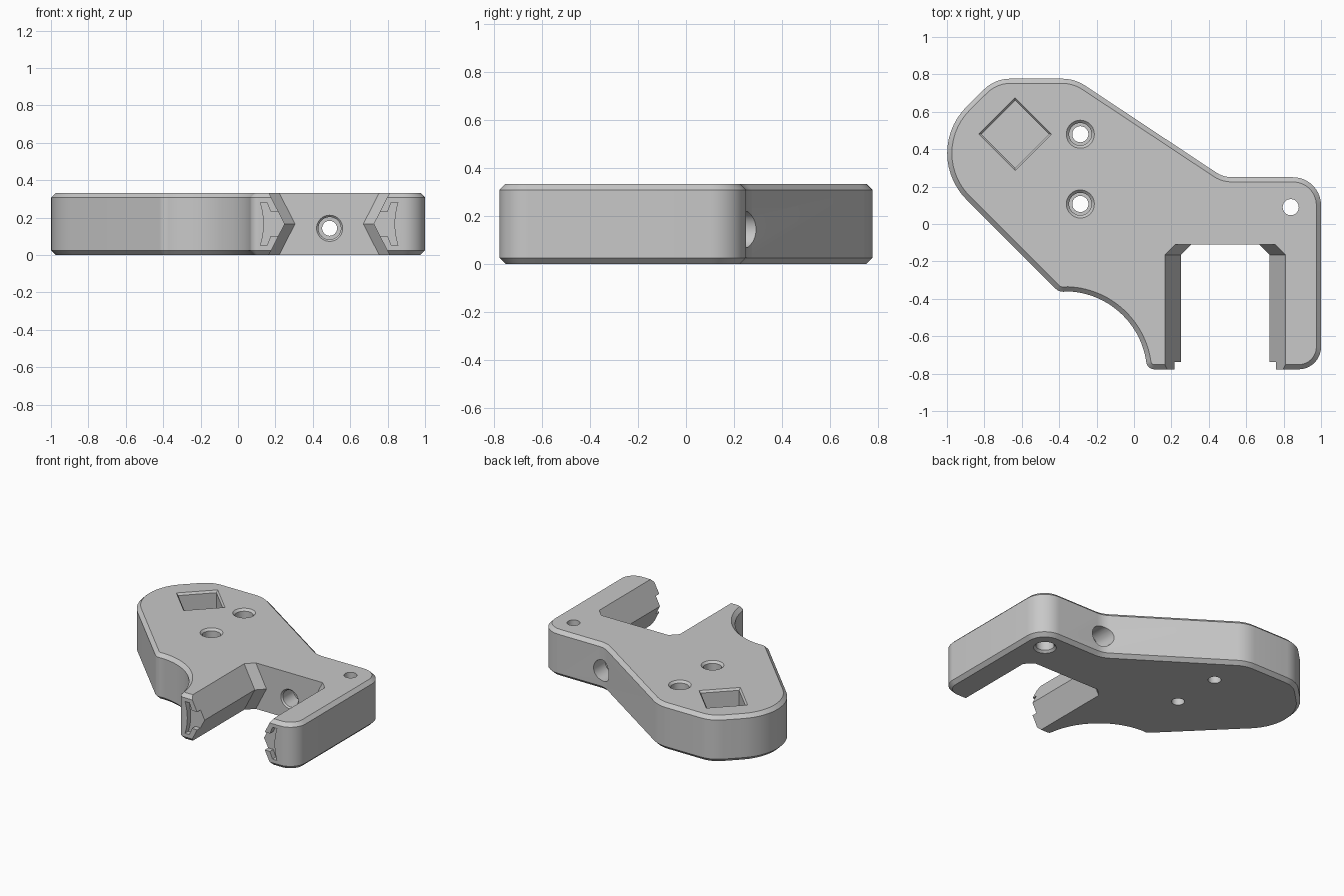
import bpy, bmesh, math
from mathutils import Vector

H = 0.333           # plate thickness
Y0 = -0.777         # front end of the arms
SLOT_X = 0.4875     # centre line of the slot

if "Cube" in bpy.data.objects:
    bpy.data.objects.remove(bpy.data.objects["Cube"], do_unlink=True)

grey = bpy.data.materials.new("plain grey")
grey.use_nodes = True
colour = (0.58, 0.58, 0.58, 1)
grey.diffuse_color = colour
grey.node_tree.nodes["Principled BSDF"].inputs["Base Color"].default_value = colour


def loft(name, sections):
    """Closed solid through equal-sized rings of points."""
    bm = bmesh.new()
    rings = [[bm.verts.new(p) for p in s] for s in sections]
    n = len(rings[0])
    for a, b in zip(rings, rings[1:]):
        for i in range(n):
            j = (i + 1) % n
            bm.faces.new((a[i], a[j], b[j], b[i]))
    bm.faces.new(rings[0])
    bm.faces.new(rings[-1])
    bmesh.ops.recalc_face_normals(bm, faces=bm.faces)
    mesh = bpy.data.meshes.new(name)
    bm.to_mesh(mesh)
    bm.free()
    mesh.materials.append(grey)
    obj = bpy.data.objects.new(name, mesh)
    bpy.context.collection.objects.link(obj)
    return obj


def rounded(corners):
    """Outline through (x, y, radius) corners with tangent arcs."""
    out = []
    for i, (x, y, r) in enumerate(corners):
        p = Vector((x, y))
        if not r:
            out.append(p)
            continue
        a = (Vector(corners[i - 1][:2]) - p).normalized()
        b = (Vector(corners[(i + 1) % len(corners)][:2]) - p).normalized()
        half = a.angle(b) / 2
        centre = p + (a + b).normalized() * r / math.sin(half)
        start = p + a * r / math.tan(half) - centre
        first = math.atan2(start.y, start.x)
        sweep = math.copysign(math.pi - 2 * half, b.x * a.y - b.y * a.x)
        steps = max(4, int(abs(sweep) * 9))
        for k in range(steps + 1):
            t = first + sweep * k / steps
            out.append(centre + r * Vector((math.cos(t), math.sin(t))))
    return out


def inset(points, d):
    """Move a counter-clockwise outline inwards."""
    out = []
    for i, p in enumerate(points):
        a = (p - points[i - 1]).normalized()
        b = (points[(i + 1) % len(points)] - p).normalized()
        na, nb = Vector((-a.y, a.x)), Vector((-b.y, b.x))
        out.append(p + (na + nb) * d / (1 + na.dot(nb)))
    return out


# Plate: rounded outline with a scooped side, chamfered top and bottom
scoop = [(-0.37 + 0.44 * math.cos(math.radians(d)), -0.80 + 0.44 * math.sin(math.radians(d)), 0)
         for d in range(88, 9, -3)]
outline = rounded([(-0.744, 0.777, 0.2), (-1.145, 0.38, 0.35), (-0.40, -0.365, 0.06)] + scoop +
                  [(0.072, Y0, 0.045), (1, Y0, 0.12), (1, 0.25, 0.15),
                   (0.4775, 0.25, 0.15), (-0.3175, 0.777, 0.22)])
C = 0.025
inner = inset(outline, C)
plate = loft("bracket_plate", [[(p.x, p.y, z) for p in ring] for ring, z in
                               ((inner, 0), (outline, C), (outline, H - C), (inner, H))])


def bore(name, centre, axis, steps, count=40):
    """Turned cutter along an axis: steps are (position, radius)."""
    sections = []
    for pos, r in steps:
        ring = []
        for k in range(count):
            t = 2 * math.pi * k / count
            u, v = r * math.cos(t), r * math.sin(t)
            ring.append((centre[0] + u, centre[1] + v, pos) if axis == "z"
                        else (centre[0] + u, pos, centre[1] + v))
        sections.append(ring)
    return loft(name, sections)


cutters = []


# Slot between the arms, walls ridged at mid height, narrowing at the back
def slot_ring(y, shift):
    wide, mid = 0.374 - shift, 0.2375 - shift
    half = [(wide, -0.1), (mid, H / 2), (wide, H + 0.1)]
    return [(SLOT_X + x, y, z) for x, z in half] + [(SLOT_X - x, y, z) for x, z in half[::-1]]


cutters.append(loft("slot_cutter", [slot_ring(-0.9, 0), slot_ring(-0.165, 0), slot_ring(-0.11, 0.055)]))

# Shallow hooked recess on the end of each arm
hook = [(0.12, 0.115), (0.155, 0.115), (0.175, 0.065), (0.27, 0.065)]
curve = [(0.138 - 0.018 * (k / 4) ** 2, k / 4 * 0.115) for k in range(-3, 4)]
shape = [(x, z) for x, z in hook] + [(x, -z) for x, z in hook[::-1]] + curve
for side in (-1, 1):
    cutters.append(loft("arm_end_cutter", [
        [(SLOT_X + side * (SLOT_X - x), y, H / 2 + z) for x, z in shape] for y in (-0.85, -0.738)]))

# Counterbored holes through the plate
for y in (0.48, 0.107):
    cutters.append(bore("plate_hole_cutter", (-0.287, y), "z",
                        [(-0.1, 0.043), (0.13, 0.043), (0.13, 0.06), (H - 0.015, 0.06),
                         (H, 0.075), (H + 0.05, 0.125)]))
cutters.append(bore("corner_hole_cutter", (0.838, 0.09), "z",
                    [(-0.05, 0.125), (0, 0.075), (0.015, 0.06), (0.15, 0.06),
                     (0.15, 0.043), (H + 0.1, 0.043)]))

# Screw hole from the slot out through the back edge
cutters.append(bore("screw_hole_cutter", (0.49, 0.143), "y",
                    [(-0.16, 0.12), (-0.11, 0.07), (-0.1, 0.06), (0.02, 0.06), (0.02, 0.04),
                     (0.12, 0.04), (0.12, 0.075), (0.5, 0.075)]))

# Diamond pocket with a small chamfered lip
cutters.append(bore("pocket_cutter", (-0.635, 0.48), "z",
                    [(0.13, 0.18), (H - 0.015, 0.18), (H, 0.195), (H + 0.05, 0.245)], 4))

for cutter in cutters:
    mod = plate.modifiers.new(cutter.name, "BOOLEAN")
    mod.operation = "DIFFERENCE"
    mod.solver = "EXACT"
    mod.object = cutter
bpy.context.view_layer.update()
cut_mesh = bpy.data.meshes.new_from_object(plate.evaluated_get(bpy.context.evaluated_depsgraph_get()))
plate.modifiers.clear()
plate.data = cut_mesh
for cutter in cutters:
    bpy.data.objects.remove(cutter, do_unlink=True)

bpy.ops.object.select_all(action="DESELECT")
plate.select_set(True)
bpy.context.view_layer.objects.active = plate
bpy.ops.object.shade_smooth_by_angle(angle=math.radians(25))
